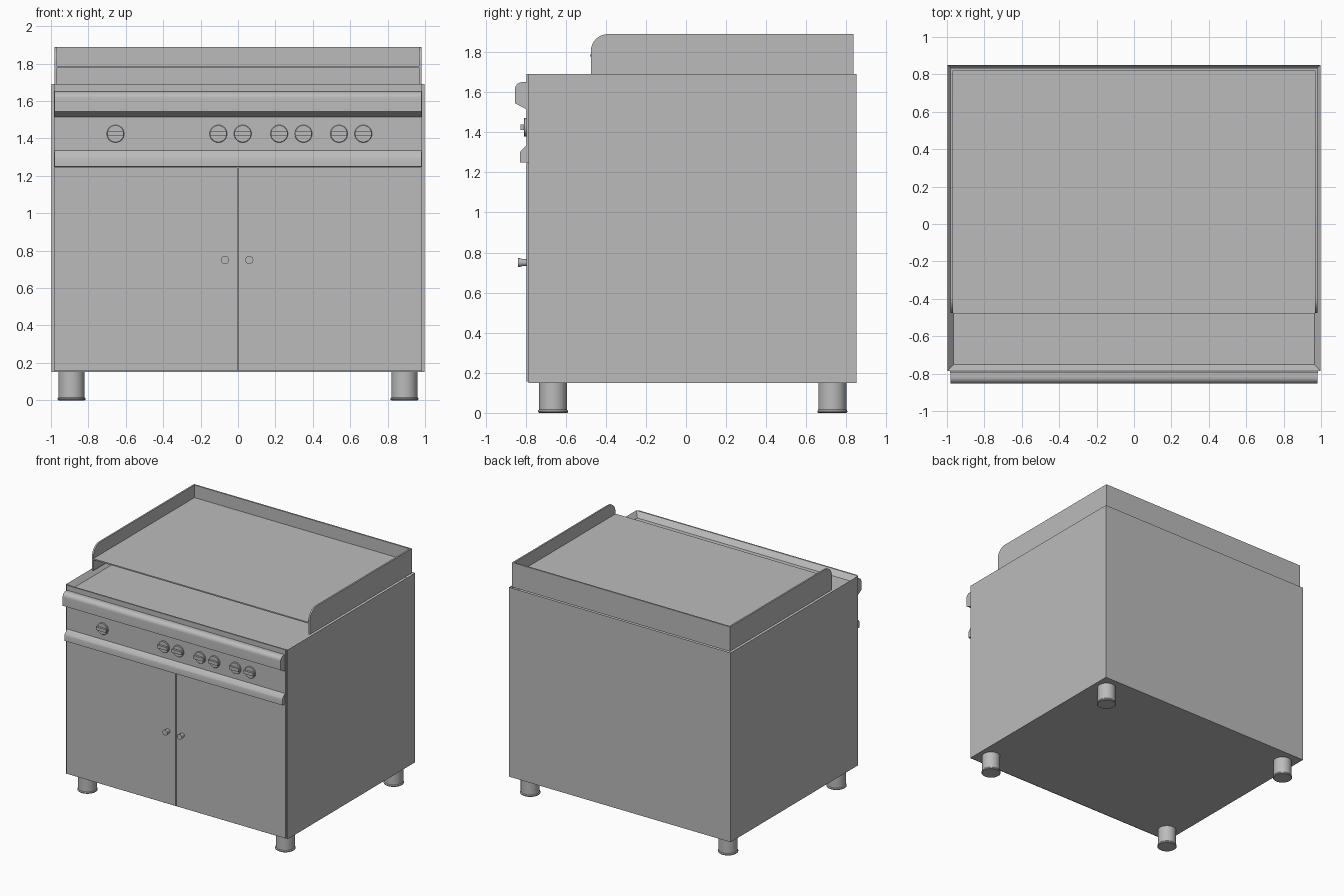
import bpy, bmesh, math
from mathutils import Matrix, Vector

if "Cube" in bpy.data.objects:
    bpy.data.objects.remove(bpy.data.objects["Cube"], do_unlink=True)

steel = bpy.data.materials.new("brushed steel grey")
steel.use_nodes = True
GREY = (0.5, 0.5, 0.5, 1)
steel.diffuse_color = GREY
steel.node_tree.nodes["Principled BSDF"].inputs["Base Color"].default_value = GREY


def finish(name, bm, smooth=False):
    bmesh.ops.recalc_face_normals(bm, faces=bm.faces)
    mesh = bpy.data.meshes.new(name)
    bm.to_mesh(mesh)
    bm.free()
    mesh.materials.append(steel)
    ob = bpy.data.objects.new(name, mesh)
    bpy.context.collection.objects.link(ob)
    if smooth:
        bpy.ops.object.select_all(action='DESELECT')
        ob.select_set(True)
        bpy.context.view_layer.objects.active = ob
        bpy.ops.object.shade_smooth_by_angle(angle=math.radians(35))
    return ob


def add_box(bm, lo, hi):
    lo, hi = Vector(lo), Vector(hi)
    m = Matrix.Translation((lo + hi) / 2) @ Matrix.Diagonal((*(hi - lo), 1))
    return bmesh.ops.create_cube(bm, size=1, matrix=m)["verts"]


def box(name, lo, hi):
    bm = bmesh.new()
    add_box(bm, lo, hi)
    return finish(name, bm)


def extrude_x(name, profile, x0, x1):
    """Sweep a (y, z) outline from x0 to x1."""
    bm = bmesh.new()
    face = bm.faces.new([bm.verts.new((x0, y, z)) for y, z in profile])
    ext = bmesh.ops.extrude_face_region(bm, geom=[face])
    verts = [v for v in ext["geom"] if isinstance(v, bmesh.types.BMVert)]
    bmesh.ops.translate(bm, verts=verts, vec=(x1 - x0, 0, 0))
    return finish(name, bm, True)


def add_lathe(bm, profile, place, sides=32):
    """Closed turned solid from (radius, height) steps along local z."""
    rings = []
    for r, h in profile:
        rings.append([bm.verts.new(place @ Vector((
            r * math.cos(math.tau * i / sides), r * math.sin(math.tau * i / sides), h)))
            for i in range(sides)])
    for a, b in zip(rings, rings[1:]):
        for i in range(sides):
            j = (i + 1) % sides
            bm.faces.new((a[i], a[j], b[j], b[i]))
    bm.faces.new(rings[0])
    bm.faces.new(rings[-1])


def arc(cy, cz, r, start, end, steps=8):
    return [(cy + r * math.cos(math.radians(start + (end - start) * i / steps)),
             cz + r * math.sin(math.radians(start + (end - start) * i / steps)))
            for i in range(steps + 1)]


# Cabinet with a shallow drip tray sunk into its top
TOP, BASE, FRONT, BACK = 1.69, 0.15, -0.785, 0.85
bm = bmesh.new()
add_box(bm, (-0.997, FRONT, BASE), (0.997, BACK, TOP))
bm.faces.ensure_lookup_table()
lid = max(bm.faces, key=lambda f: f.calc_center_median().z)
bmesh.ops.inset_region(bm, faces=[lid], thickness=0.047)
bmesh.ops.translate(bm, verts=lid.verts, vec=(0, 0, -0.04))
finish("cabinet", bm)

# Front panels
SKIN = -0.797
box("left_door", (0.003, SKIN, 0.157), (0.985, FRONT, 1.245))
box("right_door", (-0.985, SKIN, 0.157), (-0.003, FRONT, 1.245))
box("control_panel", (-0.985, SKIN, 1.248), (0.985, FRONT, TOP))

# Rounded front rail and bevelled lower rail
extrude_x("front_rail", [(SKIN, 1.65)] + arc(-0.818, 1.615, 0.035, 90, 180)
          + [(-0.853, 1.545), (SKIN, 1.515)], -0.98, 0.98)
extrude_x("lower_rail", [(SKIN, 1.335), (-0.826, 1.305), (-0.829, 1.295),
                         (-0.829, 1.25), (SKIN, 1.25)], -0.98, 0.98)

# Control knobs: a disc with a horizontal grip bar
TO_FRONT = Matrix.Rotation(math.radians(90), 4, 'X')
for n, x in enumerate((-0.655, -0.105, 0.025, 0.22, 0.35, 0.54, 0.67), 1):
    bm = bmesh.new()
    place = Matrix.Translation((x, SKIN, 1.425)) @ TO_FRONT
    add_lathe(bm, [(0.047, 0), (0.047, 0.008), (0.044, 0.012)], place)
    add_box(bm, (x - 0.044, -0.825, 1.412), (x + 0.044, SKIN - 0.01, 1.438))
    finish(f"control_knob_{n}", bm, True)

# Door pulls
for side, x in (("right", -0.07), ("left", 0.06)):
    bm = bmesh.new()
    place = Matrix.Translation((x, SKIN, 0.75)) @ TO_FRONT
    add_lathe(bm, [(0.017, 0), (0.018, 0.02), (0.022, 0.032), (0.022, 0.042)], place, 24)
    finish(f"{side}_door_pull", bm, True)

# Feet with a small flange on the floor
for end, y in (("front", -0.663), ("back", 0.73)):
    for side, x in (("right", -0.89), ("left", 0.89)):
        bm = bmesh.new()
        add_lathe(bm, [(0.07, 0), (0.075, 0.004), (0.075, 0.01), (0.07, 0.016), (0.07, BASE)],
                  Matrix.Translation((x, y, 0)))
        finish(f"{end}_{side}_foot", bm, True)

# Splash guard: two side sheets with a rounded front corner, and a back sheet
RIM, TIP, REAR = 1.89, -0.475, 0.835
outline = ([(REAR, TOP), (REAR, RIM)] + arc(TIP + 0.085, RIM - 0.085, 0.085, 90, 180)
           + [(TIP, TOP)])
extrude_x("right_splash_guard", outline, -0.98, -0.967)
extrude_x("left_splash_guard", outline, 0.967, 0.98)
box("back_splash_guard", (-0.967, REAR - 0.013, TOP), (0.967, REAR, RIM))

# Raised griddle plate, open underneath
box("griddle_plate", (-0.967, TIP - 0.003, 1.778), (0.967, REAR - 0.013, 1.788))
